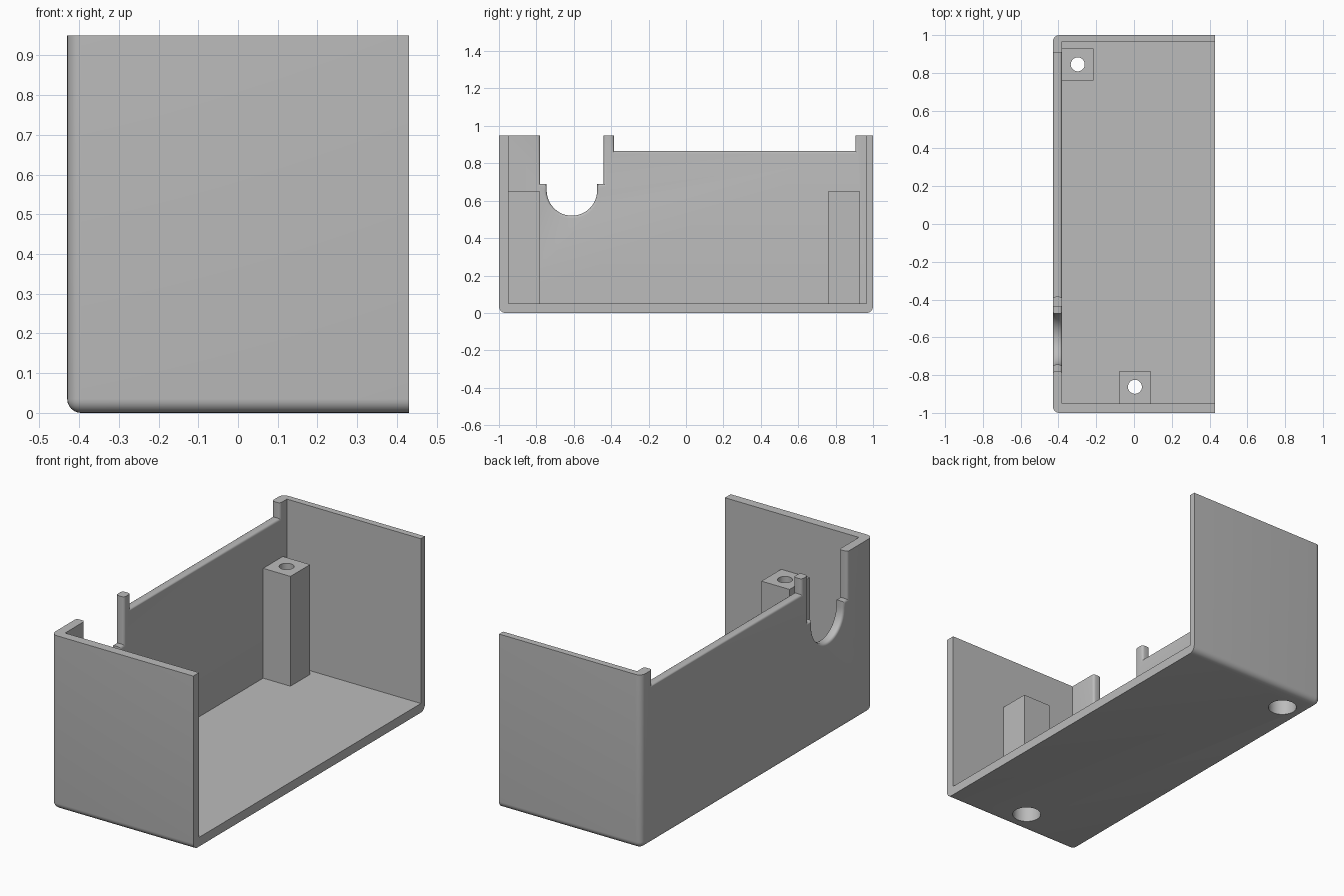
import bpy, bmesh, math
from mathutils import Matrix, Vector

cube = bpy.data.objects.get("Cube")
if cube:
    bpy.data.objects.remove(cube, do_unlink=True)

grey = bpy.data.materials.new("plain grey")
grey.use_nodes = True
colour = (0.5, 0.5, 0.5, 1)
grey.diffuse_color = colour
grey.node_tree.nodes["Principled BSDF"].inputs["Base Color"].default_value = colour

W, TOP, WALL, FLOOR = 0.43, 0.95, 0.05, 0.05


def make(name, bm):
    bmesh.ops.recalc_face_normals(bm, faces=bm.faces[:])
    mesh = bpy.data.meshes.new(name)
    bm.to_mesh(mesh)
    bm.free()
    mesh.materials.append(grey)
    ob = bpy.data.objects.new(name, mesh)
    bpy.context.collection.objects.link(ob)
    return ob


def box_mesh(lo, hi):
    lo, hi = Vector(lo), Vector(hi)
    bm = bmesh.new()
    m = Matrix.Translation((lo + hi) / 2) @ Matrix.Diagonal((*(hi - lo), 1))
    bmesh.ops.create_cube(bm, size=1, matrix=m)
    return bm


def cylinder(x, y, z0, z1, r):
    bm = bmesh.new()
    bmesh.ops.create_cone(bm, cap_ends=True, segments=40, radius1=r, radius2=r,
                          depth=z1 - z0, matrix=Matrix.Translation((x, y, (z0 + z1) / 2)))
    return make("bore_cutter", bm)


def side_prism(points):
    # outline in y and z, pushed through the side wall
    bm = bmesh.new()
    face = bm.faces.new([bm.verts.new((-W - 0.1, y, z)) for y, z in points])
    new = bmesh.ops.extrude_face_region(bm, geom=[face])["geom"]
    bmesh.ops.translate(bm, vec=(0.12 + WALL, 0, 0),
                        verts=[v for v in new if isinstance(v, bmesh.types.BMVert)])
    return make("notch_cutter", bm)


def cut(ob, *cutters):
    bpy.context.view_layer.objects.active = ob
    for c in cutters:
        mod = ob.modifiers.new("cut", 'BOOLEAN')
        mod.operation, mod.solver, mod.object = 'DIFFERENCE', 'EXACT', c
        bpy.ops.object.modifier_apply(modifier=mod.name)
        bpy.data.objects.remove(c, do_unlink=True)


def smooth(ob):
    bpy.ops.object.select_all(action='DESELECT')
    ob.select_set(True)
    bpy.context.view_layer.objects.active = ob
    bpy.ops.object.shade_smooth_by_angle(angle=math.radians(35))


# Tray: rounded outer corners, open at the top and on one long side
bm = box_mesh((-W, -1, 0), (W, 1, TOP))
rounded = []
for e in bm.edges:
    mid = (e.verts[0].co + e.verts[1].co) / 2
    outer = [mid.x < -W + 0.01, abs(mid.y) > 0.99, mid.z < 0.01]
    if sum(outer) == 2:
        rounded.append(e)
bmesh.ops.bevel(bm, geom=rounded, offset=0.035, segments=6, profile=0.5, affect='EDGES')
tray = make("tray", bm)
cavity = make("cavity_cutter", box_mesh((-W + WALL, -0.95, FLOOR), (W + 0.2, 0.965, TOP + 0.2)))

# Side wall openings: long lowered rim and round cable notch
rim = side_prism([(-0.385, 0.865), (0.905, 0.865), (0.905, 1.2), (-0.385, 1.2)])
cy, cz, r = -0.61, 0.655, 0.135
arc = [(cy + r * math.cos(a), cz + r * math.sin(a))
       for a in (math.pi + math.pi * i / 24 for i in range(25))]
notch = side_prism([(-0.78, 1.2), (-0.78, 0.69), (cy - r, 0.69)] + arc +
                   [(cy + r, 0.69), (-0.44, 0.69), (-0.44, 1.2)])
cut(tray, cavity, rim, notch)

# Soften the edges of the openings
bm = bmesh.new()
bm.from_mesh(tray.data)
bmesh.ops.remove_doubles(bm, verts=bm.verts[:], dist=1e-5)
soft = []
for e in bm.edges:
    a, b = (v.co for v in e.verts)
    on_wall = abs(a.x - b.x) < 1e-4 and min(abs(a.x + W), abs(a.x + W - WALL)) < 1e-3
    inside = all(-0.79 < p.y < 0.91 and p.z > 0.5 for p in (a, b))
    if on_wall and inside and min(a.z, b.z) < TOP - 0.01 and e.calc_face_angle(0) > 1:
        soft.append(e)
bmesh.ops.bevel(bm, geom=soft, offset=0.014, segments=4, profile=0.5,
                affect='EDGES', clamp_overlap=True)
bm.to_mesh(tray.data)
bm.free()

# Screw posts, with a narrow hole at the top and a wide bore from below
posts = [("back_post", (-0.385, 0.76), (-0.215, 0.93), (-0.298, 0.845)),
         ("front_post", (-0.08, -0.955), (0.09, -0.78), (0.005, -0.862))]
for name, lo, hi, (x, y) in posts:
    post = make(name, box_mesh((*lo, 0.03), (*hi, 0.65)))
    cut(post, cylinder(x, y, -0.1, 0.5, 0.073), cylinder(x, y, 0.4, 0.8, 0.037))
    cut(tray, cylinder(x, y, -0.1, 0.1, 0.073))
    smooth(post)
smooth(tray)
